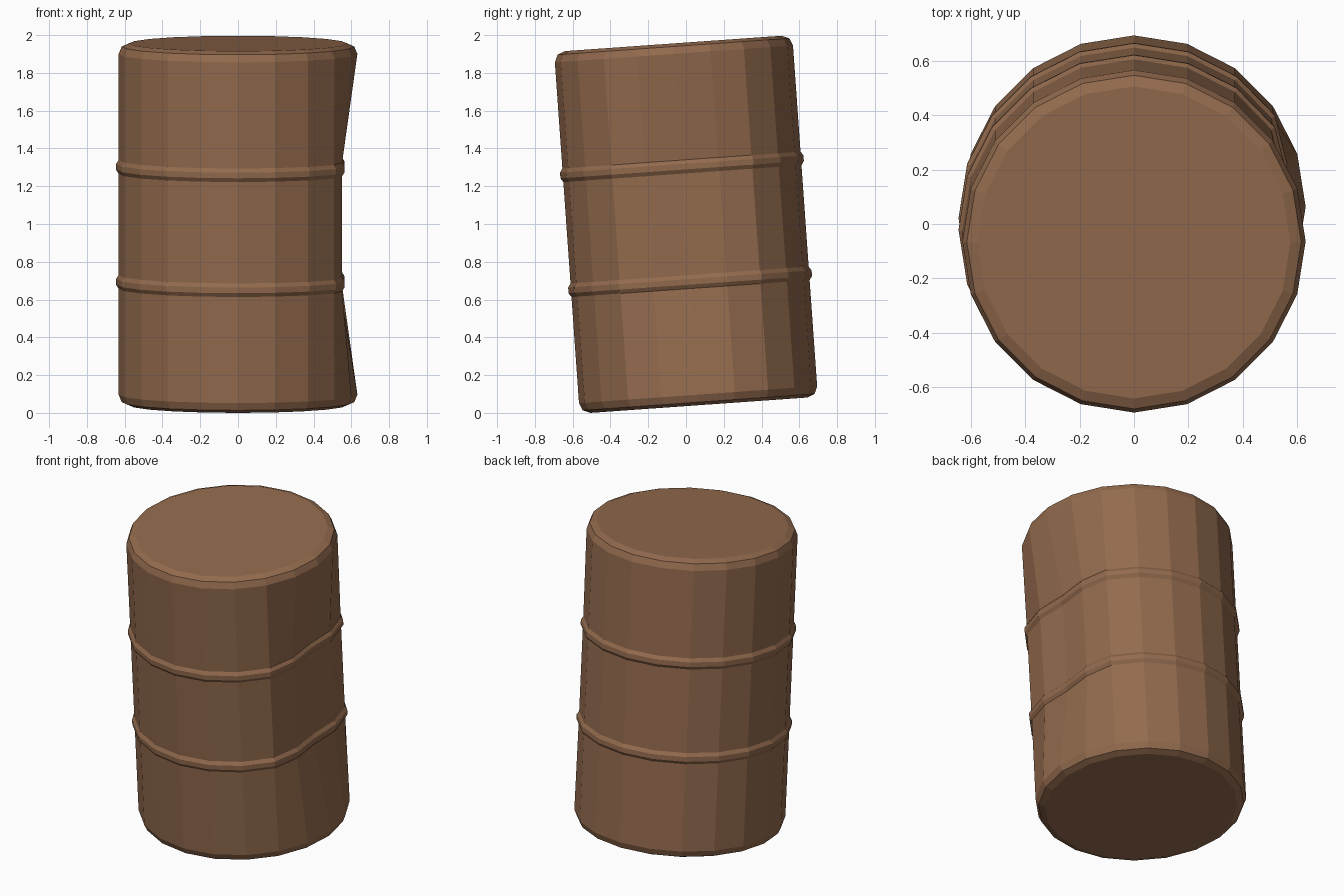
import bpy, bmesh, math
from mathutils import Matrix

if "Cube" in bpy.data.objects:
    bpy.data.objects.remove(bpy.data.objects["Cube"])

SIDES = 20
R = 0.632          # body radius
H = 0.96           # half height
BEVEL = 0.056      # rounded rim
BAND = 0.305       # band distance from the middle
BULGE = 0.014      # band thickness
TILT = math.radians(4.05)


def band(z):
    return [(R, z - 0.036), (R + BULGE, z - 0.015),
            (R + BULGE, z + 0.015), (R, z + 0.036)]


def rim(sign):
    # rounded edge from flat lid to wall
    pts = [(R - BEVEL * (1 - math.sin(a)), sign * (H - BEVEL * (1 - math.cos(a))))
           for a in (0, math.pi / 4, math.pi / 2)]
    return pts if sign < 0 else pts[::-1]


profile = rim(-1) + band(-BAND) + band(BAND) + rim(1)

# dent in the right side: inward push by vertex steps from +x
DENT = {0: 0.092, 1: 0.05, 2: 0.004}

bm = bmesh.new()
rings = []
for radius, z in profile:
    ring = []
    for i in range(SIDES):
        a = math.tau * i / SIDES
        x, y = radius * math.cos(a), radius * math.sin(a)
        if abs(z) < BAND + 0.1:
            x -= DENT.get(min(i, SIDES - i), 0)
        ring.append(bm.verts.new((x, y, z)))
    rings.append(ring)

# walls and lids
for low, high in zip(rings, rings[1:]):
    for i in range(SIDES):
        j = (i + 1) % SIDES
        bm.faces.new((low[i], low[j], high[j], high[i]))
bm.faces.new(rings[0][::-1])
bm.faces.new(rings[-1])

# lean toward the front, standing on the ground
bm.transform(Matrix.Translation((0, 0, 1)) @ Matrix.Rotation(TILT, 4, 'X'))
lowest = min(v.co.z for v in bm.verts)
bm.transform(Matrix.Translation((0, 0, -lowest)))

mesh = bpy.data.meshes.new("barrel")
bm.to_mesh(mesh)
bm.free()
mat = bpy.data.materials.new("rust_brown")
mat.diffuse_color = (0.29, 0.145, 0.075, 1)
mat.use_nodes = True
mat.node_tree.nodes["Principled BSDF"].inputs["Base Color"].default_value = mat.diffuse_color
mesh.materials.append(mat)
bpy.context.collection.objects.link(bpy.data.objects.new("barrel", mesh))
